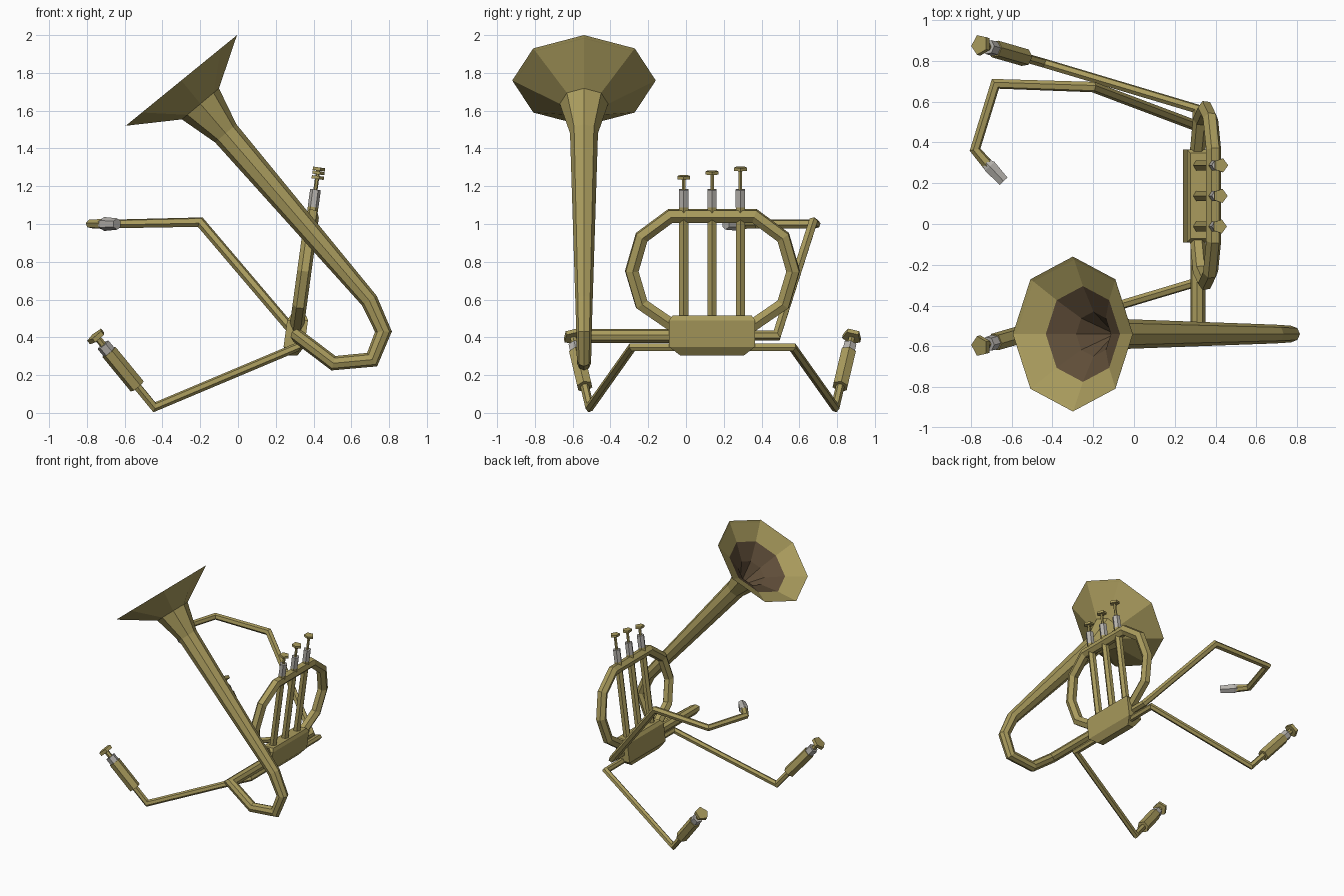
import bpy, bmesh, math
from mathutils import Vector as Vec

if "Cube" in bpy.data.objects:
    bpy.data.objects.remove(bpy.data.objects["Cube"])


def material(name, rgb):
    m = bpy.data.materials.new(name)
    m.diffuse_color = (*rgb, 1)
    m.use_nodes = True
    m.node_tree.nodes["Principled BSDF"].inputs["Base Color"].default_value = m.diffuse_color
    return m


BRASS = material("brass", (0.40, 0.33, 0.11))
SILVER = material("silver", (0.47, 0.45, 0.42))
DARK = material("dark bell throat", (0.115, 0.075, 0.04))


def loft(name, rings, mats=(BRASS,), rule=lambda i: 0):
    """Skin a list of equal-sized rings into a closed solid."""
    bm = bmesh.new()
    rv = [[bm.verts.new(p) for p in r] for r in rings]
    n = len(rv[0])
    for i in range(len(rv) - 1):
        for k in range(n):
            j = (k + 1) % n
            f = bm.faces.new((rv[i][k], rv[i][j], rv[i + 1][j], rv[i + 1][k]))
            f.material_index = rule(i)
    bm.faces.new(rv[0]).material_index = rule(0)
    bm.faces.new(rv[-1]).material_index = rule(len(rv) - 2)
    bmesh.ops.recalc_face_normals(bm, faces=bm.faces)
    me = bpy.data.meshes.new(name)
    bm.to_mesh(me)
    bm.free()
    for m in mats:
        me.materials.append(m)
    ob = bpy.data.objects.new(name, me)
    bpy.context.collection.objects.link(ob)
    return ob


def sweep(pts, radii, sides=6, ref=(0, 1, 0)):
    """Rings along a path, mitred at every corner."""
    pts = [Vec(p) for p in pts]
    if not isinstance(radii, (list, tuple)):
        radii = [radii] * len(pts)
    dirs = [(b - a).normalized() for a, b in zip(pts, pts[1:])]
    u = Vec(ref)
    u = (u - dirs[0] * u.dot(dirs[0])).normalized()
    rings = []
    for i, p in enumerate(pts):
        din = dirs[max(i - 1, 0)]
        dout = dirs[min(i, len(dirs) - 1)]
        v = din.cross(u)
        nrm = din + dout
        ring = []
        for k in range(sides):
            a = 2 * math.pi * k / sides
            o = (u * math.cos(a) + v * math.sin(a)) * radii[i]
            ring.append(p + o - din * (o.dot(nrm) / din.dot(nrm)))
        rings.append(ring)
        u = din.rotation_difference(dout) @ u
    return rings


def tube(name, pts, radii, sides=6, ref=(0, 1, 0), mat=BRASS):
    return loft(name, sweep(pts, radii, sides, ref), (mat,))


def tilted(y, z, dx=0):
    """Point on the leaning plane of the valves."""
    return Vec((0.31 + 0.137 * (z - 0.45) + dx, y, z))


# Horn: flared bell, long taper, bottom bow and pipe to the valve block
HY = -0.54
path = [(-0.30, 1.76), (-0.199, 1.636), (-0.065, 1.48), (0.695, 0.595),
        (0.77, 0.43), (0.71, 0.282), (0.505, 0.263), (0.315, 0.407)]
path = [(x, HY, z) for x, z in path] + [(0.315, -0.05, 0.407)]
outer = sweep(path, [0.38, 0.128, 0.074, 0.046, 0.041, 0.038, 0.037, 0.037, 0.037], 8)
centre = Vec(path[0])
axis = (Vec(path[1]) - centre).normalized()
inner = [[centre + axis * d + (p - centre) * (r / 0.38) for p in outer[0]]
         for d, r in ((0.32, 0.004), (0.16, 0.11), (0.078, 0.235), (0.008, 0.368))]
loft("horn", inner + outer, (BRASS, DARK), lambda i: 1 if i < 2 else 0)

# Valve block, bevelled above and tapered below
block = []
for z, hx, hy in ((0.305, 0.025, 0.17), (0.35, 0.055, 0.228),
                  (0.49, 0.055, 0.228), (0.515, 0.042, 0.21)):
    block.append([tilted(0.138 + sy * hy, z, sx * hx)
                  for sx, sy in ((-1, -1), (1, -1), (1, 1), (-1, 1))])
loft("valve_block", block)

# Tubing loop around the valves
half = [(0.20, 0.455), (0.375, 0.575), (0.427, 0.75), (0.375, 0.93), (0.222, 1.043)]
loop = [(0.14 + d, z) for d, z in half] + [(0.14 - d, z) for d, z in reversed(half)]
tube("valve_loop", [tilted(y, z) for y, z in loop], 0.038, 6, (1, 0, 0))

# Three valves with silver bands, stems and finger caps
for n, (y, top) in enumerate(((-0.012, 1.255), (0.138, 1.28), (0.288, 1.30)), 1):
    for part, z0, z1, r, sides, mat in (
            ("casing", 0.48, 1.14, 0.028, 6, BRASS),
            ("band", 1.09, 1.182, 0.0285, 6, SILVER),
            ("stem", 1.18, top - 0.01, 0.011, 6, BRASS),
            ("cap", top - 0.017, top, 0.036, 5, BRASS)):
        tube(f"valve_{n}_{part}", [tilted(y, z0), tilted(y, z1)], r, sides, (1, 0, 0), mat)

# Two mirrored legs, each ending in an upturned valve
for s, side in ((-1, "front"), (1, "back")):
    def at(x, d, z):
        return Vec((x, 0.14 + s * d, z))
    foot, tip = at(-0.443, 0.65, 0.03), at(-0.755, 0.74, 0.41)
    tube(f"{side}_leg", [at(0.31, 0.05, 0.347), at(0.31, 0.425, 0.347), foot,
                         foot.lerp(tip, 0.35)], 0.023, 6, (1, 0, 0))
    for part, a, b, r, sides, mat in (
            ("casing", 0.29, 0.77, 0.044, 6, BRASS),
            ("band", 0.77, 0.87, 0.037, 6, SILVER),
            ("stem", 0.86, 0.98, 0.018, 6, BRASS),
            ("cap", 0.96, 1.01, 0.052, 5, BRASS)):
        tube(f"{side}_leg_{part}", [foot.lerp(tip, a), foot.lerp(tip, b)],
             r, sides, (-1, 0, 0), mat)

# Mouth pipe and silver mouthpiece
tube("mouth_pipe", [(0.31, 0.30, 0.41), (0.31, 0.48, 0.41), (-0.20, 0.672, 1.01),
                    (-0.68, 0.688, 1.0), (-0.78, 0.365, 1.0), (-0.715, 0.288, 1.0)],
     [0.026, 0.026, 0.026, 0.024, 0.024, 0.028], 6, (0, 0, 1))
tube("mouthpiece", [(-0.725, 0.300, 1.0), (-0.708, 0.283, 1.0), (-0.64, 0.210, 1.0)],
     [0.026, 0.037, 0.030], 6, (0, 0, 1), SILVER)
